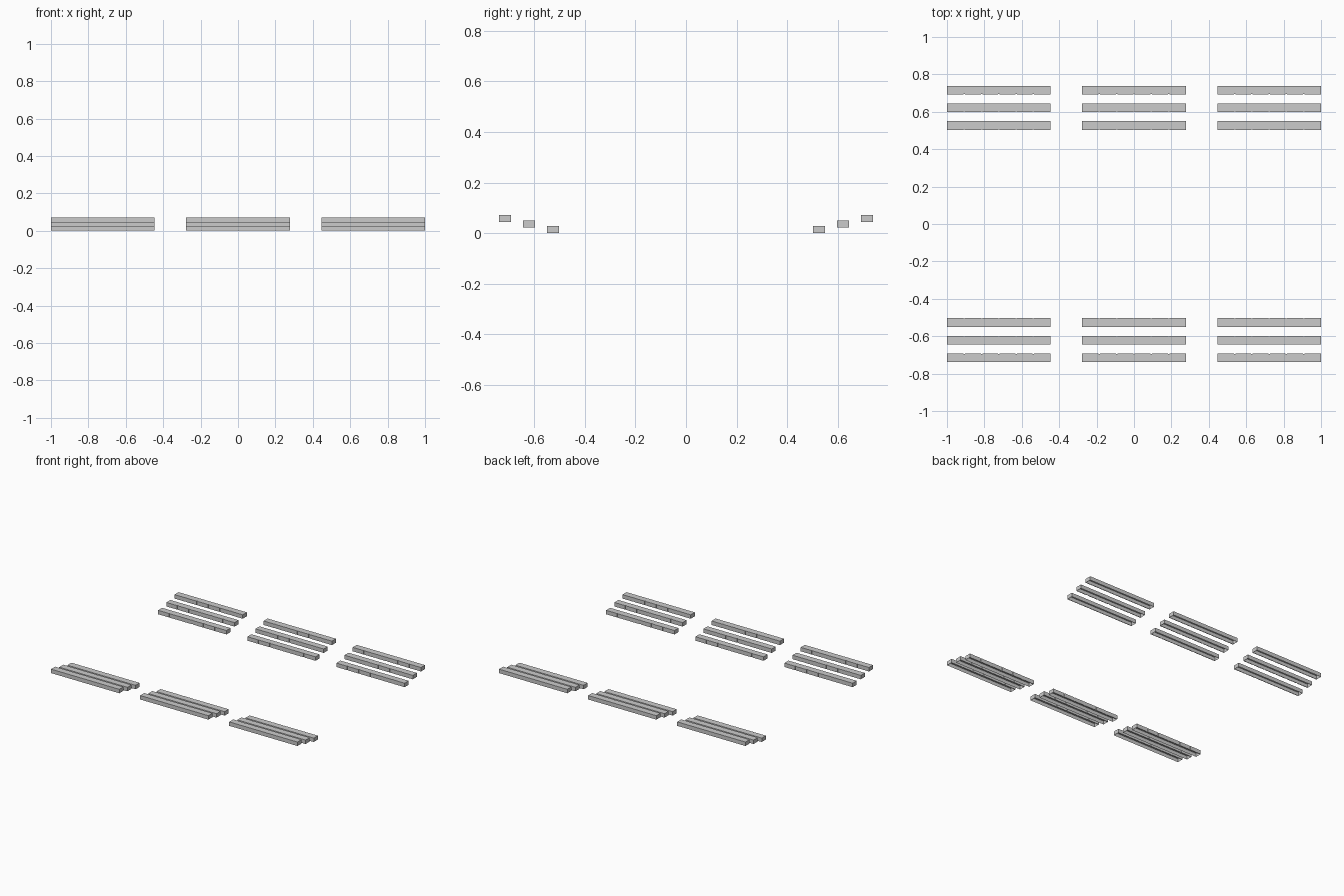
import bpy, bmesh

if "Cube" in bpy.data.objects:
    bpy.data.objects.remove(bpy.data.objects["Cube"])

LENGTH, DEPTH, HEIGHT, WALL = 0.554, 0.044, 0.029, 0.006
PANELS, GAP, PROUD = 6, 0.008, 0.003


def add_box(bm, x0, x1, y0, y1, z0, z1):
    made = bmesh.ops.create_cube(bm, size=1)["verts"]
    for v in made:
        v.co.x = x0 if v.co.x < 0 else x1
        v.co.y = y0 if v.co.y < 0 else y1
        v.co.z = z0 if v.co.z < 0 else z1
    return made


# Bench mesh: open-bottomed box, with front panels facing the field (-y)
bm = bmesh.new()
add_box(bm, -LENGTH / 2, LENGTH / 2, 0, DEPTH, 0, HEIGHT)
bm.normal_update()
bottom = [f for f in bm.faces if f.normal.z < -0.9]
bmesh.ops.inset_region(bm, faces=bottom, thickness=WALL)
for v in bottom[0].verts:
    v.co.z = HEIGHT - WALL

step = LENGTH / PANELS
for i in range(PANELS):
    x = -LENGTH / 2 + i * step
    left = x if i == 0 else x + GAP / 2
    right = x + step if i == PANELS - 1 else x + step - GAP / 2
    add_box(bm, left, right, -PROUD, 0.001, 0.0, HEIGHT)
bmesh.ops.recalc_face_normals(bm, faces=bm.faces)
bench_mesh = bpy.data.meshes.new("bench")
bm.to_mesh(bench_mesh)
bm.free()

# Three stepped rows of three benches, on both sides
for side, turn in (("back", 0), ("front", 3.14159265)):
    s = 1 if side == "back" else -1
    for row in range(3):
        for col in range(3):
            bench = bpy.data.objects.new(f"{side}_bench_row{row + 1}_{col + 1}", bench_mesh)
            bench.location = ((col - 1) * 0.723, s * (0.506 + row * 0.0945), row * 0.0215)
            bench.rotation_euler.z = turn
            bpy.context.collection.objects.link(bench)
